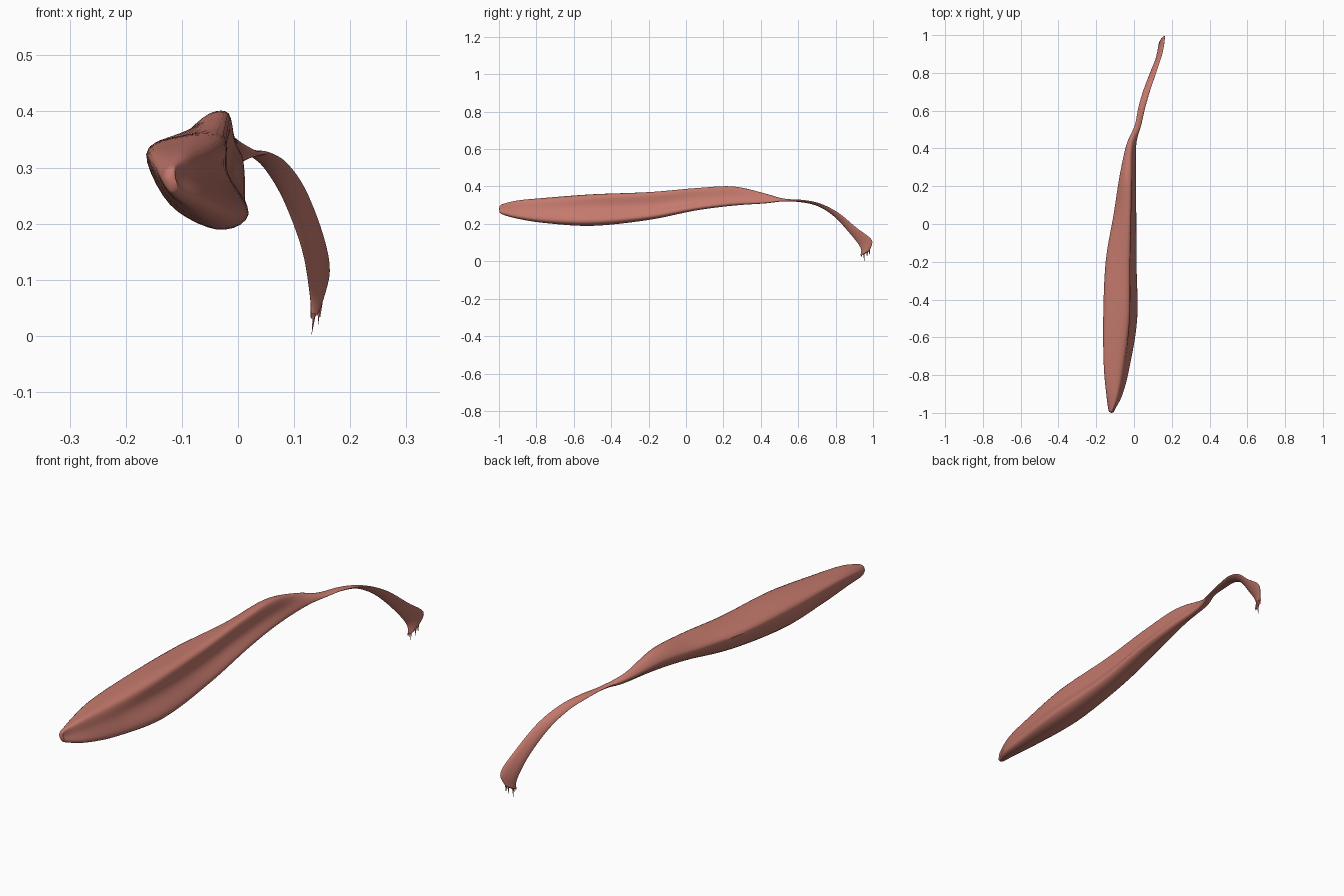
import bpy, bmesh
from mathutils import Vector as V

if "Cube" in bpy.data.objects:
    bpy.data.objects.remove(bpy.data.objects["Cube"])

flesh = bpy.data.materials.new("muscle red")
flesh.diffuse_color = (0.55, 0.19, 0.15, 1)
flesh.use_nodes = True
flesh.node_tree.nodes["Principled BSDF"].inputs["Base Color"].default_value = flesh.diffuse_color


def catmull(a, b, c, d, t):
    return 0.5 * (2*b + (c - a)*t + (2*a - 5*b + 4*c - d)*t*t + (3*b - a - 3*c + d)*t**3)


def add_object(name, bm):
    bmesh.ops.recalc_face_normals(bm, faces=bm.faces)
    me = bpy.data.meshes.new(name)
    bm.to_mesh(me)
    bm.free()
    ob = bpy.data.objects.new(name, me)
    bpy.context.collection.objects.link(ob)
    me.materials.append(flesh)
    bpy.ops.object.select_all(action='DESELECT')
    ob.select_set(True)
    bpy.context.view_layer.objects.active = ob
    bpy.ops.object.shade_smooth_by_angle(angle=0.7)


# Belly outlines: y, then x,z of ridge, groove, lower right, bottom, lower left, left edge, top
belly = [
    (-.98, -.11, .305, -.106, .28, -.10, .258, -.112, .25, -.125, .258, -.136, .28, -.128, .30),
    (-.90, -.085, .322, -.073, .28, -.06, .24, -.085, .228, -.12, .25, -.147, .30, -.12, .32),
    (-.75, -.06, .334, -.043, .28, -.022, .222, -.06, .205, -.12, .24, -.16, .318, -.12, .336),
    (-.50, -.03, .352, -.02, .288, .017, .215, -.035, .19, -.12, .235, -.163, .325, -.11, .353),
    (-.20, -.025, .365, -.02, .30, .013, .24, -.03, .222, -.10, .26, -.15, .335, -.09, .362),
    (.05, -.02, .388, -.012, .33, .012, .285, -.02, .272, -.07, .30, -.108, .345, -.065, .38),
    (.25, -.016, .395, -.006, .345, .01, .31, -.01, .298, -.045, .325, -.077, .36, -.05, .395),
    (.42, -.012, .36, .003, .34, .012, .316, .002, .31, -.02, .325, -.04, .345, -.027, .362),
]
rings = [[V((r[i], r[0], r[i + 1])) for i in range(1, 15, 2)] for r in belly]

# Rounded front tip
tip = V((-.119, -1.0, .28))
rings.insert(0, [tip + V(((p.x - tip.x)*.6, .004, (p.z - tip.z)*.6)) for p in rings[0]])

# Tendon: centre and half-width vector of a flat, twisting strap
tendon = [
    (.02, .52, .328, .017, 0, -.005), (.042, .62, .322, .018, 0, .002),
    (.068, .71, .302, .019, .004, .006), (.1, .8, .252, .019, .01, .01),
    (.132, .89, .168, .018, .018, .014), (.145, .962, .095, .017, .03, .02),
    (.139, .958, .045, .008, .024, .014),
]
strap = [(.4, 1), (.85, .5), (1, -.3), (.4, -1), (-.4, -1), (-1, 0), (-.4, 1)]
for i, s in enumerate(tendon):
    c, w = V(s[:3]), V(s[3:])
    a, b = tendon[max(i - 1, 0)], tendon[min(i + 1, len(tendon) - 1)]
    n = w.cross(V(b[:3]) - V(a[:3])).normalized() * .006
    rings.append([c + w*u + n*v for u, v in strap])

# Smooth every ring around, then along the length
AROUND, ALONG = 5, 6
fine = [[catmull(r[k - 1], r[k], r[(k + 1) % 7], r[(k + 2) % 7], j / AROUND)
         for k in range(7) for j in range(AROUND)] for r in rings]
last = len(fine) - 1
loft = []
for i in range(last):
    quad = [fine[max(i - 1, 0)], fine[i], fine[i + 1], fine[min(i + 2, last)]]
    for j in range(ALONG):
        loft.append([catmull(*p, j / ALONG) for p in zip(*quad)])
loft.append(fine[-1])

bm = bmesh.new()
vs = [[bm.verts.new(p) for p in r] for r in loft]
for a, b in zip(vs, vs[1:]):
    for k in range(len(a)):
        bm.faces.new((a[k - 1], a[k], b[k], b[k - 1]))
for ring, point in ((vs[0], tip), (vs[-1], V((.138, .957, .04)))):
    end = bm.verts.new(point)
    for k in range(len(ring)):
        bm.faces.new((ring[k - 1], ring[k], end))
add_object("muscle_and_tendon", bm)

# Frayed fibres at the tendon end
bm = bmesh.new()
for root, point in (((.137, .95, .05), (.131, .953, .0)), ((.134, .937, .04), (.134, .94, .022)),
                    ((.144, .97, .055), (.143, .967, .02)), ((.147, .98, .06), (.146, .981, .03))):
    root = V(root)
    base = [bm.verts.new(root + V(d)) for d in ((.004, 0, 0), (-.003, .005, 0), (-.003, -.005, 0))]
    end = bm.verts.new(point)
    bm.faces.new(base)
    for k in range(3):
        bm.faces.new((base[k - 1], base[k], end))
add_object("frayed_fibres", bm)
